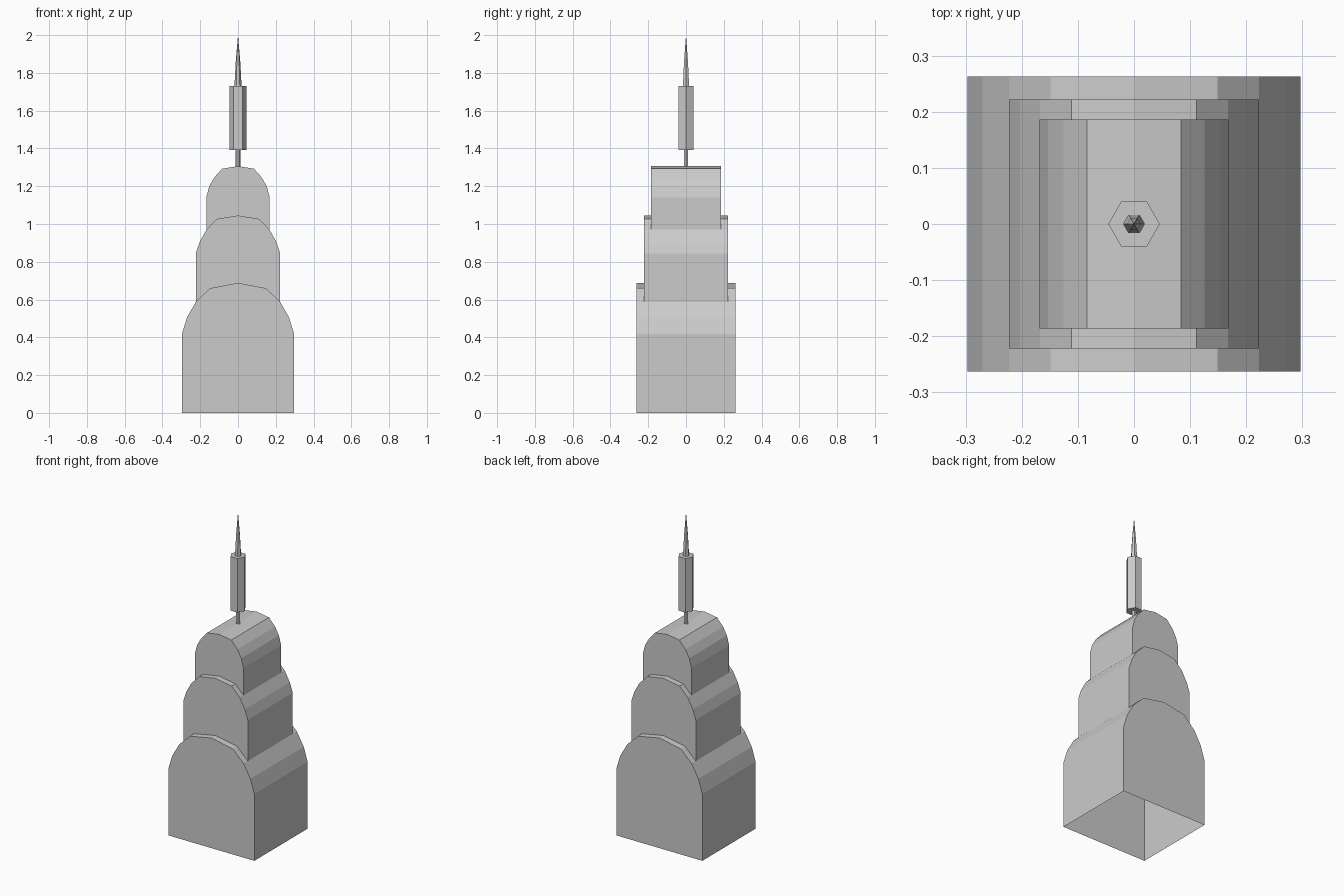
import bpy
import bmesh
from mathutils import Matrix

cube = bpy.data.objects.get("Cube")
if cube:
    bpy.data.objects.remove(cube)

stone = bpy.data.materials.new("light_grey_stone")
stone.use_nodes = True
GREY = (0.6, 0.6, 0.6, 1)
stone.diffuse_color = GREY
stone.node_tree.nodes["Principled BSDF"].inputs["Base Color"].default_value = GREY


def finish(name, bm):
    bmesh.ops.recalc_face_normals(bm, faces=bm.faces)
    mesh = bpy.data.meshes.new(name)
    bm.to_mesh(mesh)
    bm.free()
    mesh.materials.append(stone)
    obj = bpy.data.objects.new(name, mesh)
    bpy.context.collection.objects.link(obj)


def vaulted_tier(name, half_x, half_y, base, arch):
    """Arched block, open underneath; arch heights run from eave to ridge."""
    fractions = (1, 0.91, 0.75, 0.5)
    right = [(half_x, base)] + [(half_x * f, z) for f, z in zip(fractions, arch)]
    profile = right + [(0, arch[-1])] + [(-x, z) for x, z in reversed(right)]
    bm = bmesh.new()
    front, back = ([bm.verts.new((x, y, z)) for x, z in profile]
                   for y in (-half_y, half_y))
    bm.faces.new(front)
    bm.faces.new(back)
    for i in range(len(profile) - 1):
        bm.faces.new((front[i], front[i + 1], back[i + 1], back[i]))
    finish(name, bm)


def hex_section(name, r_low, r_high, z_low, z_high):
    """Six-sided mast section with corners on the x axis."""
    bm = bmesh.new()
    bmesh.ops.create_cone(bm, cap_ends=True, segments=6, radius1=r_low,
                          radius2=r_high, depth=z_high - z_low,
                          matrix=Matrix.Translation((0, 0, (z_low + z_high) / 2))
                          @ Matrix.Rotation(1.5707963, 4, "Z"))
    finish(name, bm)


# Stepped, vaulted tower body
vaulted_tier("lower_tier", 0.297, 0.263, 0, (0.418, 0.505, 0.588, 0.66, 0.688))
vaulted_tier("middle_tier", 0.223, 0.222, 0.588, (0.845, 0.905, 0.97, 1.027, 1.045))
vaulted_tier("upper_tier", 0.168, 0.186, 0.97, (1.14, 1.198, 1.246, 1.293, 1.306))

# Mast and spire
hex_section("mast_neck", 0.013, 0.013, 1.29, 1.393)
hex_section("mast_drum", 0.046, 0.046, 1.393, 1.73)
hex_section("spire_base", 0.019, 0.012, 1.73, 1.86)
hex_section("spire_tip", 0.012, 0.0, 1.86, 2.0)
